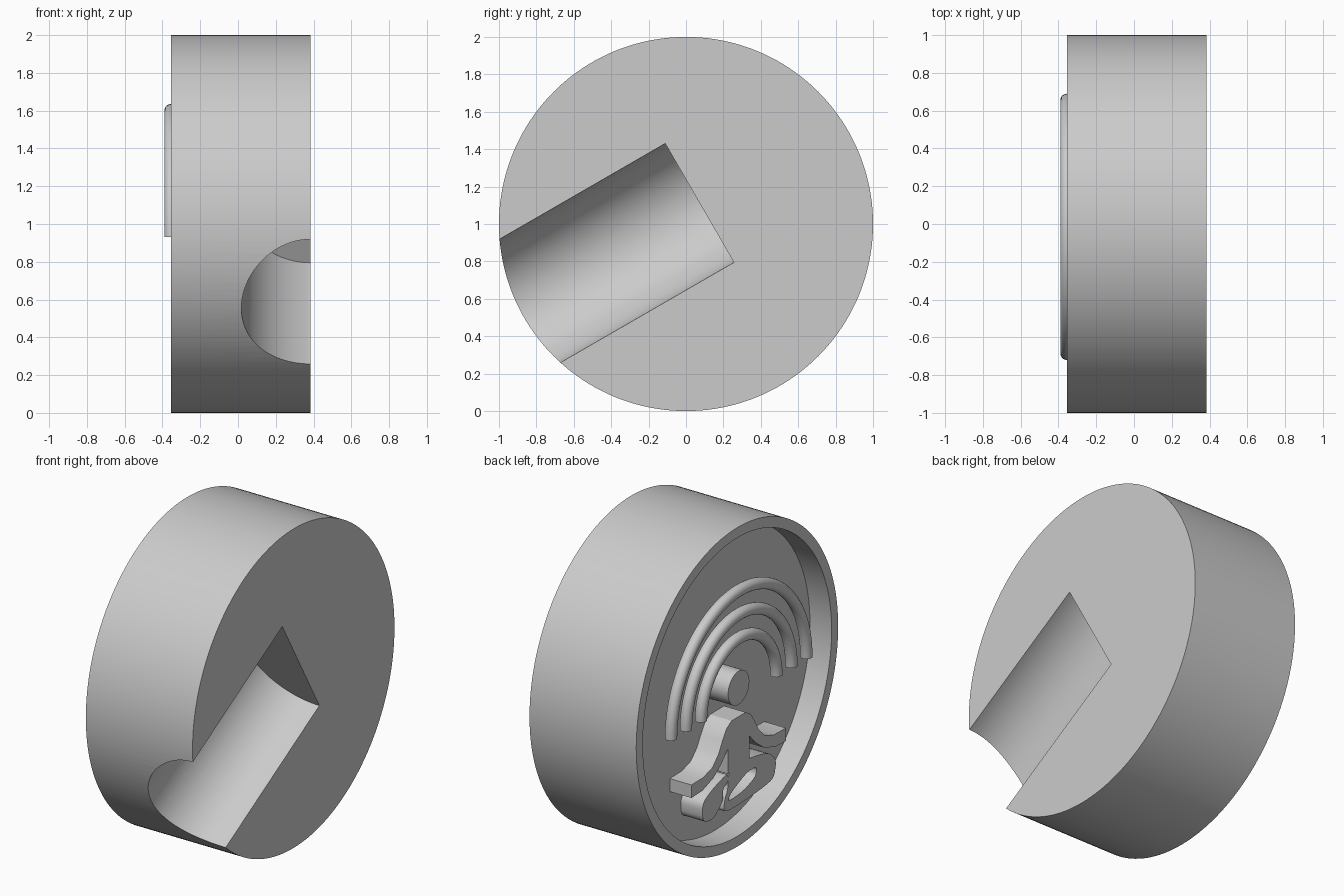
import bpy, bmesh
from math import pi, cos, sin, radians
from mathutils import Vector

cube = bpy.data.objects.get("Cube")
if cube:
    bpy.data.objects.remove(cube, do_unlink=True)

RIM, BACK, FLOOR = -0.355, 0.385, -0.205   # positions along the disc axis
MID = -0.015                               # sideways centre of the relief

grey = bpy.data.materials.new("plain grey")
grey.use_nodes = True
grey.diffuse_color = (0.6, 0.6, 0.6, 1)
grey.node_tree.nodes["Principled BSDF"].inputs["Base Color"].default_value = (0.6, 0.6, 0.6, 1)


def activate(ob):
    bpy.ops.object.select_all(action='DESELECT')
    ob.select_set(True)
    bpy.context.view_layer.objects.active = ob


def finish(ob):
    activate(ob)
    bpy.ops.object.shade_smooth_by_angle(angle=radians(30))


def rod(name, start, end, radius, sides=128):
    """Solid cylinder between two points."""
    a, b = Vector(start), Vector(end)
    bpy.ops.mesh.primitive_cylinder_add(vertices=sides, radius=radius,
                                        depth=(b - a).length, location=(a + b) / 2)
    ob = bpy.context.object
    ob.name = name
    ob.rotation_euler = (b - a).to_track_quat('Z', 'Y').to_euler()
    ob.data.materials.append(grey)
    return ob


def cut(ob, cutter):
    cutter.hide_render = True
    activate(ob)
    mod = ob.modifiers.new("cut", 'BOOLEAN')
    mod.operation, mod.solver, mod.object = 'DIFFERENCE', 'EXACT', cutter
    bpy.ops.object.modifier_apply(modifier=mod.name)
    bpy.data.objects.remove(cutter, do_unlink=True)


def from_bmesh(name, bm):
    bmesh.ops.recalc_face_normals(bm, faces=bm.faces)
    me = bpy.data.meshes.new(name)
    bm.to_mesh(me)
    bm.free()
    ob = bpy.data.objects.new(name, me)
    bpy.context.collection.objects.link(ob)
    me.materials.append(grey)
    finish(ob)
    return ob


def smooth(pts, rounds=2):
    """Round a closed outline by corner cutting."""
    for _ in range(rounds):
        pts = [p.lerp(q, t) for p, q in zip(pts, pts[1:] + pts[:1]) for t in (0.2, 0.8)]
    return pts


def plate(name, *loops):
    """Extrude outlines (later ones are holes) from the floor to the rim level."""
    bm = bmesh.new()
    edges = []
    for loop in loops:
        vs = [bm.verts.new((FLOOR + 0.01, MID + p[0], p[1])) for p in loop]
        edges += [bm.edges.new((v, w)) for v, w in zip(vs, vs[1:] + vs[:1])]
    bmesh.ops.triangle_fill(bm, edges=edges, use_beauty=True, use_dissolve=False)
    ext = bmesh.ops.extrude_face_region(bm, geom=bm.faces[:], use_keep_orig=True)
    moved = [g for g in ext["geom"] if isinstance(g, bmesh.types.BMVert)]
    bmesh.ops.translate(bm, verts=moved, vec=(RIM - FLOOR - 0.01, 0, 0))
    return from_bmesh(name, bm)


def arc_tube(name, radius, tube=0.035, steps=64, sides=20):
    """Half ring with flat ends, level with the rim."""
    bm = bmesh.new()
    rings = []
    for i in range(steps + 1):
        a = pi * i / steps
        ring = []
        for j in range(sides):
            t = 2 * pi * j / sides
            r = radius + tube * cos(t)
            ring.append(bm.verts.new((RIM + tube * sin(t), MID + r * cos(a), 0.93 + r * sin(a))))
        rings.append(ring)
    for p, q in zip(rings, rings[1:]):
        for j in range(sides):
            k = (j + 1) % sides
            bm.faces.new((p[j], p[k], q[k], q[j]))
    bm.faces.new(rings[0])
    bm.faces.new(rings[-1])
    return from_bmesh(name, bm)


# Thick disc with a shallow round recess on one side
disc = rod("disc_body", (RIM, 0, 1), (BACK, 0, 1), 1.0, 160)
cut(disc, rod("recess_cutter", (RIM - 0.2, 0, 1), (FLOOR, 0, 1), 0.935, 160))

# Slanted half-round channel on the other side
end = Vector((BACK, 0.0725, 1.1125))
along = Vector((0, -cos(pi / 6), -sin(pi / 6)))
cut(disc, rod("channel_cutter", end, end + along * 2, 0.367))
finish(disc)

# Three concentric arcs
for label, radius in (("outer", 0.67), ("middle", 0.522), ("inner", 0.373)):
    arc_tube(label + "_arc", radius)

# Seated figure: head
finish(rod("figure_head", (FLOOR + 0.01, MID, 0.99), (RIM, MID, 0.99), 0.105, 64))

# Torso and mirrored arms
half = [(0.07, 0.81), (0.12, 0.78), (0.16, 0.72), (0.20, 0.65), (0.26, 0.59), (0.35, 0.562),
        (0.468, 0.56), (0.468, 0.478), (0.36, 0.482), (0.25, 0.52), (0.17, 0.58),
        (0.105, 0.65), (0.105, 0.49)]
plate("figure_torso", half + [(-y, z) for y, z in reversed(half)])

# Legs: one folded behind, one crossed in front with a slot
V = lambda pts: [Vector(p) for p in pts]
left_leg = V([(0.105, 0.5), (0.27, 0.45), (0.36, 0.40), (0.355, 0.28), (0.25, 0.26),
              (0.155, 0.34), (0.155, 0.42), (0.105, 0.44)])
right_leg = V([(0.105, 0.5), (-0.12, 0.51), (-0.30, 0.47), (-0.375, 0.40), (-0.35, 0.29),
               (-0.22, 0.27), (0.08, 0.255), (0.15, 0.27), (0.14, 0.34), (0.105, 0.4)])
slot = V([(0.11, 0.315), (0.08, 0.36), (-0.08, 0.43), (-0.18, 0.43), (-0.17, 0.37), (-0.05, 0.325)])
plate("figure_left_leg", smooth(left_leg))
plate("figure_right_leg", smooth(right_leg), smooth(slot))
